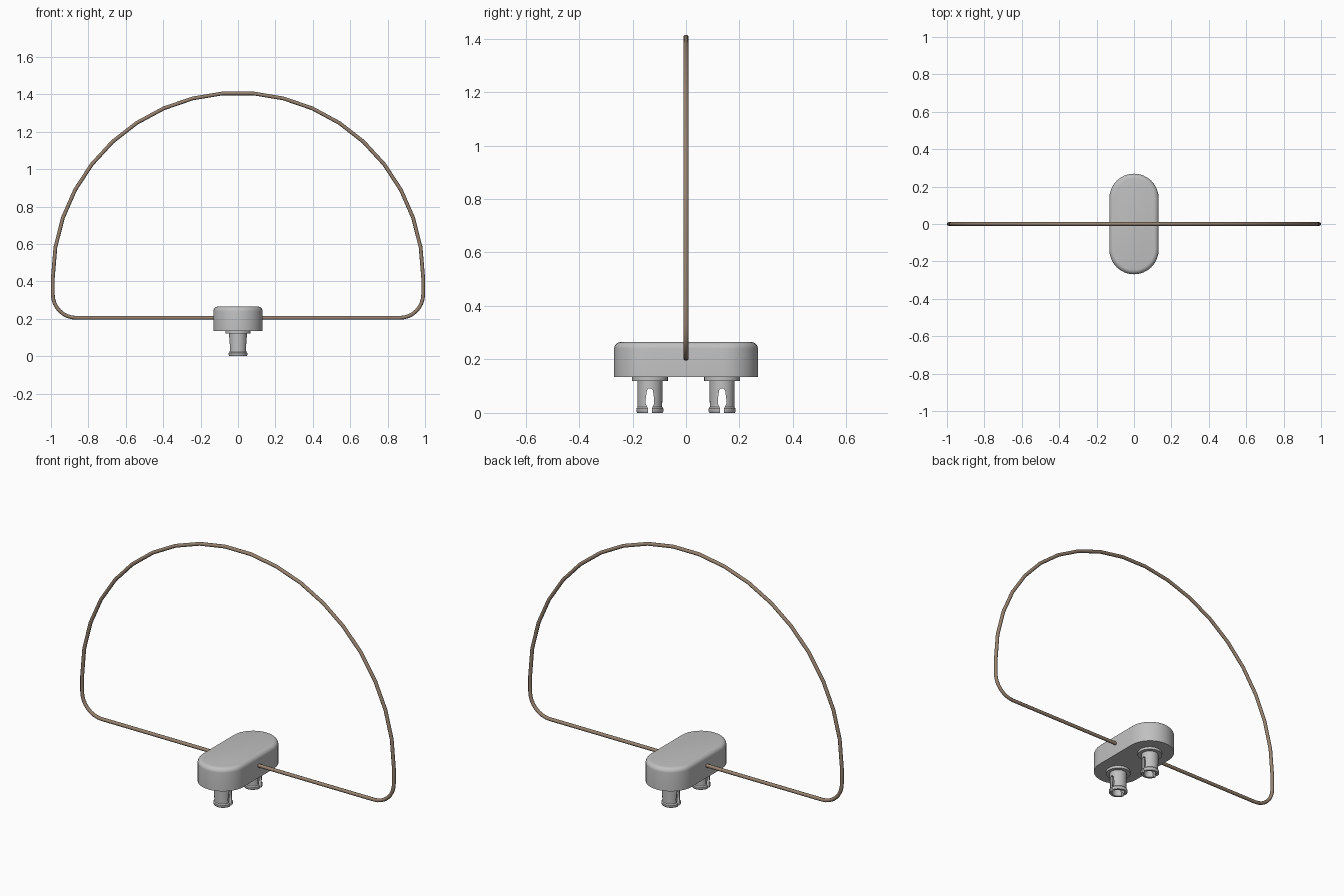
import bpy, bmesh, math

if "Cube" in bpy.data.objects:
    bpy.data.objects.remove(bpy.data.objects["Cube"])

def material(name, c):
    m = bpy.data.materials.new(name)
    m.diffuse_color = (*c, 1)
    m.use_nodes = True
    m.node_tree.nodes["Principled BSDF"].inputs["Base Color"].default_value = m.diffuse_color
    return m

grey = material("light_grey", (0.53, 0.53, 0.53))
tan = material("tan_wire", (0.31, 0.225, 0.16))

def finish(name, bm, mat):
    bmesh.ops.recalc_face_normals(bm, faces=bm.faces)
    me = bpy.data.meshes.new(name)
    bm.to_mesh(me)
    bm.free()
    me.materials.append(mat)
    ob = bpy.data.objects.new(name, me)
    bpy.context.collection.objects.link(ob)
    return ob

def smooth(ob):
    bpy.ops.object.select_all(action='DESELECT')
    ob.select_set(True)
    bpy.context.view_layer.objects.active = ob
    bpy.ops.object.shade_smooth_by_angle(angle=math.radians(35))

def bridge(bm, a, b):
    for i in range(len(a)):
        j = (i + 1) % len(a)
        bm.faces.new((a[i], a[j], b[j], b[i]))

# oblong base block with a rounded top edge
def stadium(bm, r, z, half=0.137, n=16):
    pts = []
    for s in (1, -1):
        for i in range(n + 1):
            a = math.pi * i / n
            pts.append(bm.verts.new((s * r * math.cos(a), s * (half + r * math.sin(a)), z)))
    return pts

bm = bmesh.new()
R, top, f = 0.132, 0.265, 0.025
levels = [(R, 0.135)] + [(R - f + f * math.cos(a), top - f + f * math.sin(a))
                         for a in [math.pi / 2 * i / 5 for i in range(6)]]
rings = [stadium(bm, r, z) for r, z in levels]
for a, b in zip(rings, rings[1:]):
    bridge(bm, a, b)
bm.faces.new(rings[0])
bm.faces.new(rings[-1])
smooth(finish("base_block", bm, grey))

# hollow split pins with collar, neck and bottom lip
PROFILE = [(0.067, 0.136), (0.067, 0.120), (0.047, 0.120), (0.046, 0.022), (0.051, 0.016),
           (0.051, 0.006), (0.047, 0.0), (0.034, 0.0), (0.031, 0.006), (0.031, 0.115)]
# half outline of the slot: narrow at the tip, widening, then tapering
SLOT = [(0.008, -0.02), (0.008, 0.018), (0.016, 0.035), (0.016, 0.05), (0.011, 0.085), (0.005, 0.092)]

def pin(name, y):
    n = 32
    bm = bmesh.new()
    rings = [[bm.verts.new((r * math.cos(2 * math.pi * i / n), y + r * math.sin(2 * math.pi * i / n), z))
              for i in range(n)] for r, z in PROFILE]
    for a, b in zip(rings, rings[1:]):
        bridge(bm, a, b)
    bm.faces.new(rings[0])
    bm.faces.new(rings[-1])
    ob = finish(name, bm, grey)

    bm = bmesh.new()
    outline = SLOT + [(-w, z) for w, z in reversed(SLOT)]
    ends = [[bm.verts.new((x, y + w, z)) for w, z in outline] for x in (-0.1, 0.1)]
    bridge(bm, *ends)
    for e in ends:
        bm.faces.new(e)
    cutter = finish(name + "_slot_cutter", bm, grey)

    mod = ob.modifiers.new("slot", 'BOOLEAN')
    mod.operation = 'DIFFERENCE'
    mod.solver = 'EXACT'
    mod.object = cutter
    bpy.context.view_layer.objects.active = ob
    bpy.ops.object.modifier_apply(modifier="slot")
    bpy.data.objects.remove(cutter)
    smooth(ob)

pin("front_pin", -0.135)
pin("back_pin", 0.135)

# closed wire hoop: 19-segment half circle, rounded lower corners, straight bottom
HR, cz, bot, cr = 0.99, 0.418, 0.205, 0.125
path = [(HR * math.cos(math.pi * i / 19), cz + HR * math.sin(math.pi * i / 19)) for i in range(20)]
for cx, start in ((-HR + cr, math.pi), (HR - cr, 1.5 * math.pi)):
    for i in range(9):
        a = start + math.pi / 2 * i / 8
        path.append((cx + cr * math.cos(a), bot + cr + cr * math.sin(a)))

bm = bmesh.new()
rings, N, wr = [], 12, 0.01
for k, (x, z) in enumerate(path):
    (xa, za), (xb, zb) = path[k - 1], path[(k + 1) % len(path)]
    l = math.hypot(xb - xa, zb - za)
    nx, nz = (zb - za) / l, -(xb - xa) / l
    rings.append([bm.verts.new((x + nx * wr * math.cos(t), wr * math.sin(t), z + nz * wr * math.cos(t)))
                  for t in [2 * math.pi * i / N for i in range(N)]])
for k in range(len(rings)):
    bridge(bm, rings[k - 1], rings[k])
smooth(finish("wire_hoop", bm, tan))
